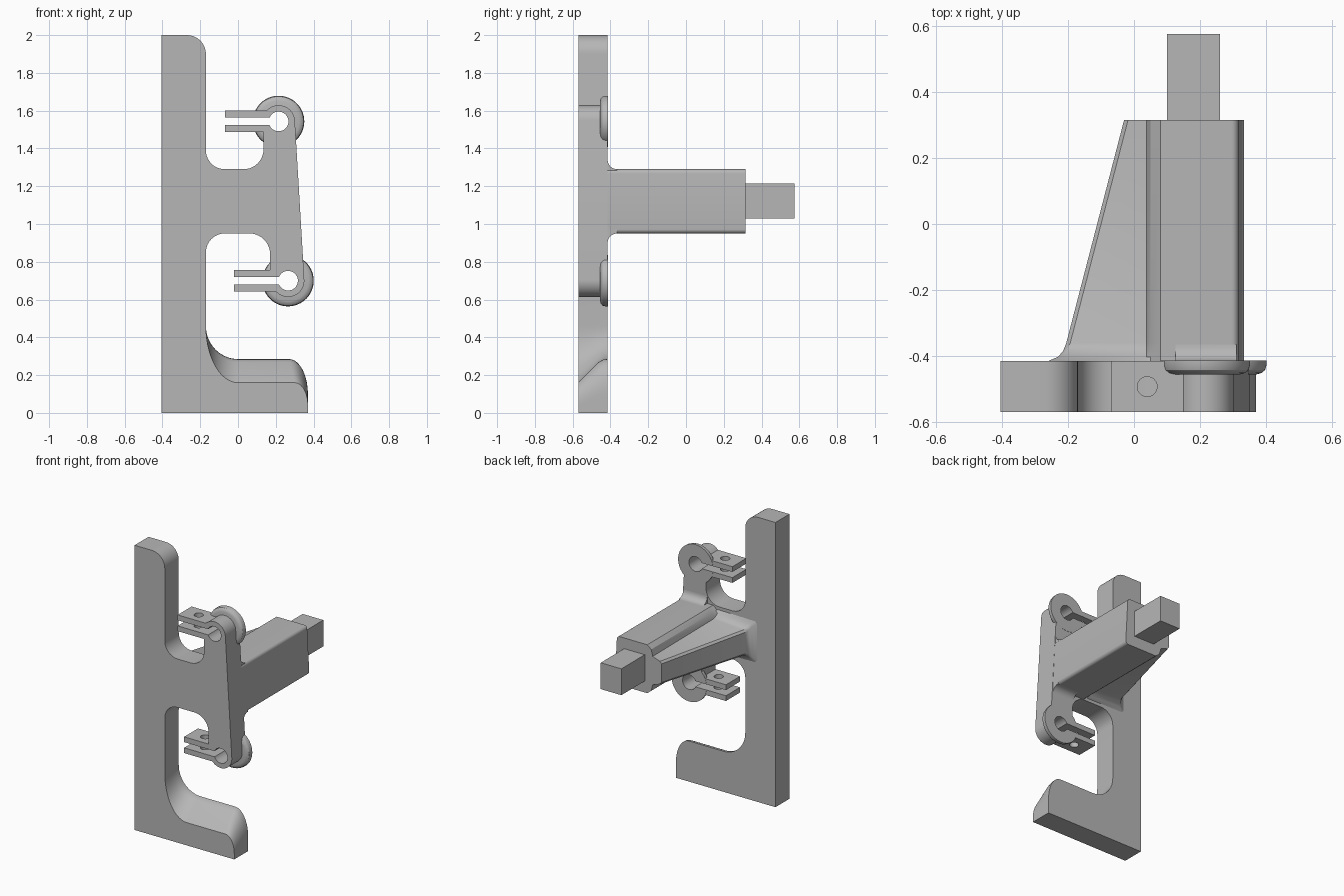
import bpy, bmesh, math

if "Cube" in bpy.data.objects:
    bpy.data.objects.remove(bpy.data.objects["Cube"], do_unlink=True)

grey = bpy.data.materials.new("plain_grey")
grey.use_nodes = True
colour = (0.47, 0.47, 0.47, 1)
grey.diffuse_color = colour
grey.node_tree.nodes["Principled BSDF"].inputs["Base Color"].default_value = colour

FRONT, BACK = -0.57, -0.415
HOLE, BOSS, SLOT = 0.052, 0.086, 0.02
SLOT_ANGLE = 180 - math.degrees(math.asin(SLOT / HOLE))


def arc(cx, cz, rx, rz, start, end, steps=10):
    """Points along an elliptical arc, angles in degrees."""
    angles = [math.radians(start + (end - start) * i / steps) for i in range(steps + 1)]
    return [(cx + rx * math.cos(a), cz + rz * math.sin(a)) for a in angles]


def loft(name, rings):
    """Solid skinned through rings of 3D points, with capped ends."""
    bm = bmesh.new()
    loops = [[bm.verts.new(p) for p in ring] for ring in rings]
    n = len(loops[0])
    for a, b in zip(loops, loops[1:]):
        for i in range(n):
            j = (i + 1) % n
            bm.faces.new((a[i], a[j], b[j], b[i]))
    bm.faces.new(loops[0])
    bm.faces.new(loops[-1])
    bmesh.ops.recalc_face_normals(bm, faces=bm.faces)
    mesh = bpy.data.meshes.new(name)
    bm.to_mesh(mesh)
    bm.free()
    mesh.materials.append(grey)
    obj = bpy.data.objects.new(name, mesh)
    bpy.context.collection.objects.link(obj)
    return obj


def at_y(points, y):
    return [(x, y, z) for x, z in points]


def smooth(obj):
    bpy.ops.object.select_all(action='DESELECT')
    obj.select_set(True)
    bpy.context.view_layer.objects.active = obj
    bpy.ops.object.shade_smooth_by_angle(angle=math.radians(32))


# Clamp positions: centre x, centre z, tab end x
UPPER = (0.215, 1.543, -0.07)
LOWER = (0.265, 0.70, -0.02)


def slot_and_hole(clamp):
    """Slot running in from the tab end, round the hole and out again."""
    cx, cz, end = clamp
    return ([(end, cz + SLOT)] + arc(cx, cz, HOLE, HOLE, SLOT_ANGLE, -SLOT_ANGLE, 32)
            + [(end, cz - SLOT)])


def hook(t):
    """Hook outline, from the low front edge (t=0) to the full back edge (t=1)."""
    def mix(a, b):
        return a + (b - a) * t
    tip = arc(mix(0.30, 0.27), mix(0.04, 0.10), mix(0.07, 0.10), mix(0.12, 0.185), 0, 90)
    throat = arc(0, 0.46, 0.17, mix(0.30, 0.175), -90, -180, 14)
    return tip + throat


def plate_outline(t):
    tab = 0.057
    join = math.degrees(math.asin(tab / BOSS))
    ux, uz, uend = UPPER
    lx, lz, lend = LOWER
    pts = [(-0.405, 0), (0.37, 0)] + hook(t)
    # lower opening and lower clamp
    pts += arc(-0.07, 0.85, 0.1, 0.1, 180, 90) + arc(0.06, 0.84, 0.11, 0.11, 90, 0)
    pts += [(0.17, lz + tab), (lend, lz + tab)] + slot_and_hole(LOWER) + [(lend, lz - tab)]
    pts += arc(lx, lz, BOSS, BOSS, 180 + join, 363.4, 20)
    # upper clamp and upper opening
    pts += arc(ux, uz, BOSS, BOSS, 3.4, 180 - join, 20)
    pts += [(uend, uz + tab)] + slot_and_hole(UPPER) + [(uend, uz - tab), (0.135, uz - tab)]
    pts += arc(0.03, 1.395, 0.105, 0.105, 0, -90) + arc(-0.07, 1.39, 0.1, 0.1, -90, -180)
    # post top
    return pts + arc(-0.27, 1.9, 0.1, 0.1, 0, 90) + [(-0.405, 2)]


# Main plate: post, hook, web and clamps in one profile
plate = loft("main_plate", [at_y(plate_outline(t), y) for y, t in
                            ((FRONT, 0), (-0.462, 0.87), (-0.437, 0.98), (BACK, 1))])

# Bolt holes through the clamp tabs
for cx, cz, end in (UPPER, LOWER):
    bpy.ops.mesh.primitive_cylinder_add(vertices=32, radius=0.03, depth=0.18,
                                        location=(end + 0.11, -0.4925, cz))
    cutter = bpy.context.object
    cutter.name = "bolt_hole_cutter"
    cutter.hide_render = True
    bpy.context.view_layer.objects.active = plate
    cut = plate.modifiers.new("bolt_hole", 'BOOLEAN')
    cut.operation = 'DIFFERENCE'
    cut.solver = 'EXACT'
    cut.object = cutter
    bpy.ops.object.modifier_apply(modifier=cut.name)
    bpy.data.objects.remove(cutter, do_unlink=True)
smooth(plate)

# Slotted flanges behind the clamps, with a rounded front rim
for name, (cx, cz, end) in (("upper_flange", UPPER), ("lower_flange", LOWER)):
    rings = []
    for y, r in ((-0.455, 0.108), (-0.451, 0.122), (-0.442, 0.132), (-0.428, 0.136), (-0.414, 0.136)):
        a = 180 - math.degrees(math.asin(SLOT / r))
        rings.append(at_y(arc(cx, cz, r, r, -a, a, 56)
                          + arc(cx, cz, HOLE, HOLE, SLOT_ANGLE, -SLOT_ANGLE, 32), y))
    smooth(loft(name, rings))

# Rear beam with a tapering side rib that flares into the plate
MID = 1.12


def beam_section(rib_x, rib_h, neck_h):
    r = 0.022
    right = arc(0.333 - r, 0.95 + r, r, r, -90, 0, 6) + arc(0.317 - r, 1.29 - r, r, r, 0, 90, 6)
    side = [(0.08, 0.17), (0.05, 0.145), (0.038, neck_h), (rib_x + 0.012, rib_h), (rib_x, rib_h - 0.015)]
    return (right + [(x, MID + h) for x, h in side]
            + [(x, MID - h) for x, h in reversed(side)])


smooth(loft("rear_beam", [at_y(beam_section(x, h, n), y) for y, x, h, n in (
    (0.315, -0.03, 0.08, 0.10), (-0.36, -0.205, 0.09, 0.105), (-0.385, -0.215, 0.10, 0.115),
    (-0.402, -0.23, 0.12, 0.13), (-0.416, -0.262, 0.145, 0.15))]))

# Fillets where the beam meets the clamp arms
curve = [(BACK, 1.27), (-0.365, 1.27)] + arc(-0.365, 1.34, 0.05, 0.05, -90, -180, 8)
for name, sign, x0, x1 in (("upper_fillet", 1, 0.125, 0.311), ("lower_fillet", -1, 0.16, 0.333)):
    smooth(loft(name, [[(x, y, MID + sign * (z - MID)) for y, z in curve] for x in (x0, x1)]))

# Square end stub
loft("end_stub", [[(x, y, z) for x, z in ((0.10, 1.03), (0.26, 1.03), (0.26, 1.215), (0.10, 1.215))]
                  for y in (0.31, 0.575)])
